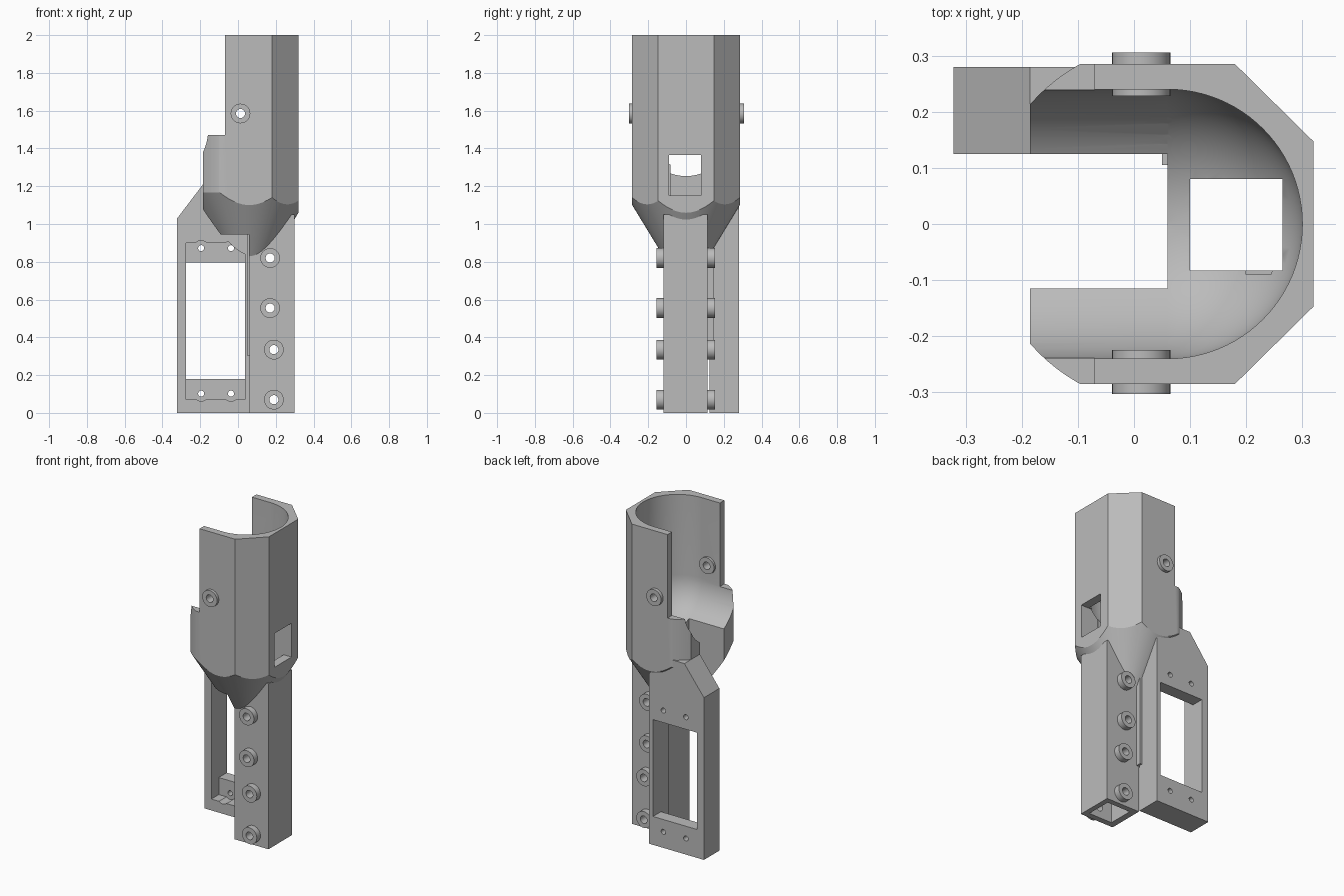
import bpy, bmesh, math
from mathutils import Matrix, Vector

if "Cube" in bpy.data.objects:
    bpy.data.objects.remove(bpy.data.objects["Cube"], do_unlink=True)

grey = bpy.data.materials.new("plain grey")
grey.use_nodes = True
colour = (0.5, 0.5, 0.5, 1)
grey.diffuse_color = colour
grey.node_tree.nodes["Principled BSDF"].inputs["Base Color"].default_value = colour


def finish(bm, name):
    bmesh.ops.recalc_face_normals(bm, faces=bm.faces)
    mesh = bpy.data.meshes.new(name)
    bm.to_mesh(mesh)
    bm.free()
    mesh.materials.append(grey)
    ob = bpy.data.objects.new(name, mesh)
    bpy.context.collection.objects.link(ob)
    return ob


def prism(name, points, axis, lo, hi):
    """Extrude a 2D outline along an axis; the outline uses the other two axes in order."""
    def place(p, h):
        c = list(p)
        c.insert("xyz".index(axis), h)
        return Vector(c)
    bm = bmesh.new()
    face = bm.faces.new([bm.verts.new(place(p, lo)) for p in points])
    new = bmesh.ops.extrude_face_region(bm, geom=[face])["geom"]
    verts = [v for v in new if isinstance(v, bmesh.types.BMVert)]
    bmesh.ops.translate(bm, verts=verts, vec=place((0, 0), hi - lo))
    return finish(bm, name)


def box(name, x, y, z):
    return prism(name, [(x[0], y[0]), (x[1], y[0]), (x[1], y[1]), (x[0], y[1])], "z", *z)


def rod(name, x, z, radius, y0, y1, n=32):
    ring = [(x + radius * math.cos(math.tau * i / n), z + radius * math.sin(math.tau * i / n))
            for i in range(n)]
    return prism(name, ring, "y", y0, y1)


def spin(name, profile, cx, n=96):
    """Revolve (radius, z) points about a vertical axis at x = cx."""
    bm = bmesh.new()
    verts = [bm.verts.new((cx + r, 0, z)) for r, z in profile]
    edges = [bm.edges.new(pair) for pair in zip(verts, verts[1:])]
    bmesh.ops.spin(bm, geom=verts + edges, cent=(cx, 0, 0), axis=(0, 0, 1),
                   angle=math.tau, steps=n)
    bmesh.ops.remove_doubles(bm, verts=bm.verts, dist=1e-5)
    return finish(bm, name)


def combine(target, tool, operation="DIFFERENCE"):
    mod = target.modifiers.new("boolean", "BOOLEAN")
    mod.operation, mod.solver, mod.object = operation, "EXACT", tool
    bpy.context.view_layer.objects.active = target
    bpy.ops.object.modifier_apply(modifier=mod.name)
    bpy.data.objects.remove(tool, do_unlink=True)


CX, BORE, PIVOT = 0.06, 0.24, 1.49

# Upper shell: faceted sleeve trimmed by a round form with a conical underside
half = [(-0.185, 0.285), (0.18, 0.285), (0.32, 0.147)]
outline = half + [(x, -y) for x, y in reversed(half)]
shell = prism("upper_shell", outline, "z", 0.5, 2.0)
combine(shell, spin("trim", [(0, 0.633), (0.325, 1.166), (0.325, 2.2), (0, 2.2)], CX), "INTERSECT")

# Round-bottomed bore and the open channel leading out of its side
arc = [math.pi / 2 * i / 16 for i in range(17)]
bowl = [(BORE * math.sin(a), PIVOT - BORE * math.cos(a)) for a in arc]
combine(shell, spin("bore", bowl + [(BORE, 2.3), (0, 2.3)], CX))
channel = [(-r, z) for r, z in reversed(bowl)] + bowl[1:] + [(BORE, 2.3), (-BORE, 2.3)]
combine(shell, prism("channel", channel, "x", -0.6, CX))

# Openings: upper side, lower slot, front underside
combine(shell, box("side_cut", (-0.5, -0.07), (-0.5, 0.5), (1.47, 2.3)))
combine(shell, box("slot", (-0.5, CX), (-0.115, 0.125), (0.3, 1.6)))
combine(shell, box("underside", (-0.5, CX - 0.0005), (-0.5, -0.1), (0.3, 0.945)))

# Square tube with its cross bosses
tube_bosses = [(0.17, 0.82), (0.17, 0.555), (0.19, 0.335), (0.19, 0.07)]
combine(shell, box("tube", (CX, 0.298), (-0.12, 0.115), (0, 1.05)), "UNION")
for x, z in tube_bosses:
    combine(shell, rod("boss", x, z, 0.052, -0.157, 0.153), "UNION")
combine(shell, box("tube_bore", (0.1, 0.265), (-0.083, 0.08), (-0.1, 1.4)))
combine(shell, box("window", (0.2, 0.5), (-0.09, 0.08), (1.15, 1.365)))
for x, z in tube_bosses:
    combine(shell, rod("hole", x, z, 0.024, -0.4, 0.4))

# Bosses near the top of the shell
for y0, y1 in [(-0.303, -0.225), (0.228, 0.306)]:
    combine(shell, rod("boss", 0.013, 1.585, 0.052, y0, y1), "UNION")
combine(shell, rod("hole", 0.013, 1.585, 0.024, -0.5, 0.5))

# Mounting plate with a window, a front pocket and screw holes
plate = prism("mounting_plate", [(-0.322, 0), (0.063, 0), (0.063, 1.08), (-0.09, 1.21),
                                 (-0.185, 1.21), (-0.322, 1.03)], "y", 0.125, 0.28)
combine(plate, box("pocket", (-0.275, 0.036), (0, 0.2), (0.072, 0.9)))
combine(plate, box("opening", (-0.275, 0.036), (0, 0.5), (0.18, 0.795)))
for x in (-0.195, -0.037):
    for z in (0.872, 0.102):
        combine(plate, rod("recess", x, z, 0.04, 0, 0.2))
        combine(plate, rod("screw_hole", x, z, 0.016, 0, 0.5, 20))
combine(shell, plate, "UNION")

# Web joining the plate to the tube
combine(shell, box("web", (0.05, 0.077), (0.105, 0.146), (0.3, 1.0)), "UNION")
shell.name = "bracket_body"

# Crisp edges on flats, smooth shading on the rounds
bpy.ops.object.select_all(action="DESELECT")
shell.select_set(True)
bpy.context.view_layer.objects.active = shell
bpy.ops.object.shade_smooth_by_angle(angle=math.radians(30))
